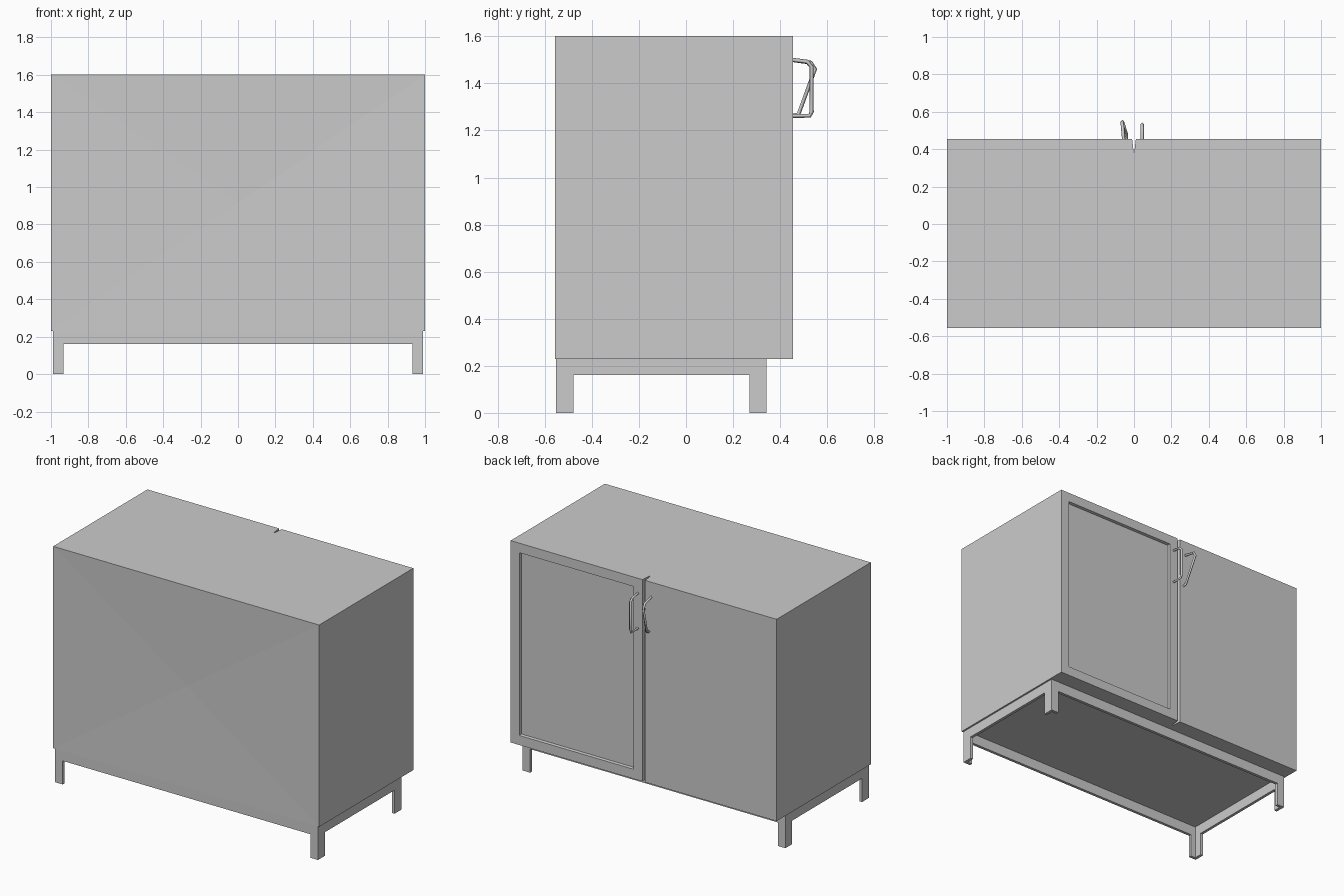
import bpy
import bmesh
from mathutils import Vector

cube = bpy.data.objects.get("Cube")
if cube:
    bpy.data.objects.remove(cube)

# One plain grey for everything
grey = bpy.data.materials.new("light_grey")
grey.use_nodes = True
colour = (0.6, 0.6, 0.6, 1)
grey.diffuse_color = colour
grey.node_tree.nodes["Principled BSDF"].inputs["Base Color"].default_value = colour


def finish(name, bm):
    bmesh.ops.recalc_face_normals(bm, faces=bm.faces)
    mesh = bpy.data.meshes.new(name)
    bm.to_mesh(mesh)
    bm.free()
    mesh.materials.append(grey)
    obj = bpy.data.objects.new(name, mesh)
    bpy.context.collection.objects.link(obj)
    return obj


def add_box(bm, low, high):
    low, high = Vector(low), Vector(high)
    verts = bmesh.ops.create_cube(bm, size=1)["verts"]
    for v in verts:
        v.co = (low + high) / 2 + v.co * (high - low)
    return verts


def face_toward(bm, direction):
    bm.normal_update()
    return max(bm.faces, key=lambda f: f.normal.dot(Vector(direction)))


# Carcass, with a barely dished front panel
bm = bmesh.new()
add_box(bm, (-1, -0.557, 0.23), (1, 0.386, 1.602))
front = face_toward(bm, (0, -1, 0))
centre = bmesh.ops.poke(bm, faces=[front])["verts"][0]
centre.co.y += 0.01
finish("cabinet_body", bm)

# Framed doors with recessed panels and a tapered gap between them
for side, name in ((1, "left_door"), (-1, "right_door")):
    bm = bmesh.new()
    verts = add_box(bm, (0.002, 0.386, 0.23), (1, 0.455, 1.602))
    for v in verts:
        if v.co.x < 0.1 and v.co.y > 0.4:
            v.co.x = 0.01
        v.co.x *= side
    bmesh.ops.recalc_face_normals(bm, faces=bm.faces)
    panel = face_toward(bm, (0, 1, 0))
    bmesh.ops.inset_region(bm, faces=[panel], thickness=0.092)
    bmesh.ops.inset_region(bm, faces=[panel], thickness=0.004, depth=-0.02)
    finish(name, bm)

# Base: four thin rails whose ends drop down as angle-section legs
X, BACK, FRONT, T = 0.988, 0.343, -0.552, 0.02
bm = bmesh.new()
for s in (-1, 1):
    xs = sorted((s * X, s * (X - T)))
    add_box(bm, (xs[0], FRONT, 0.16), (xs[1], BACK, 0.23))
    for y0, y1 in ((FRONT, FRONT + 0.073), (BACK - 0.073, BACK)):
        add_box(bm, (xs[0], y0, 0), (xs[1], y1, 0.16))
for y0, y1 in ((FRONT, FRONT + T), (BACK - T, BACK)):
    add_box(bm, (-X + T, y0, 0.16), (X - T, y1, 0.23))
    for s in (-1, 1):
        xs = sorted((s * (X - T), s * (X - 0.056)))
        add_box(bm, (xs[0], y0, 0), (xs[1], y1, 0.16))
finish("base_frame", bm)


# Bent bar handles
def handle(name, points):
    curve = bpy.data.curves.new(name, "CURVE")
    curve.dimensions = "3D"
    curve.bevel_depth = 0.009
    curve.bevel_resolution = 0
    curve.use_fill_caps = True
    spline = curve.splines.new("POLY")
    spline.points.add(len(points) - 1)
    for p, co in zip(spline.points, points):
        p.co = (*co, 1)
    curve.materials.append(grey)
    obj = bpy.data.objects.new(name, curve)
    bpy.context.collection.objects.link(obj)


handle("left_handle", [(0.044, 0.45, 1.262), (0.044, 0.525, 1.262),
                       (0.044, 0.534, 1.28), (0.044, 0.534, 1.47),
                       (0.044, 0.515, 1.492), (0.044, 0.45, 1.5)])
handle("right_handle", [(-0.04, 0.45, 1.262), (-0.04, 0.478, 1.268),
                        (-0.062, 0.548, 1.46), (-0.062, 0.53, 1.488),
                        (-0.055, 0.45, 1.5)])
